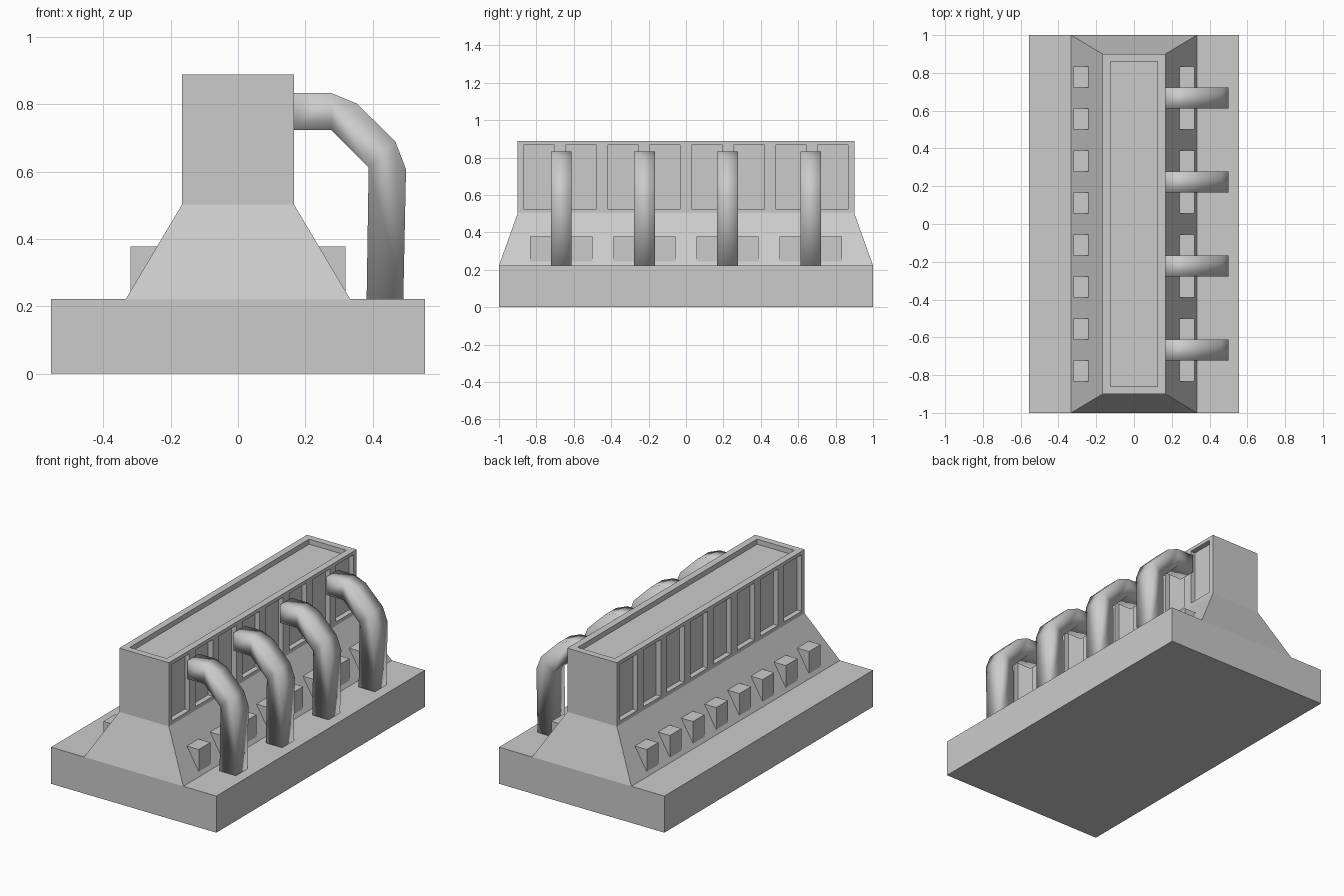
import bpy, bmesh

if "Cube" in bpy.data.objects:
    bpy.data.objects.remove(bpy.data.objects["Cube"])


def finish(name, bm):
    bmesh.ops.recalc_face_normals(bm, faces=bm.faces)
    mesh = bpy.data.meshes.new(name)
    bm.to_mesh(mesh)
    bm.free()
    ob = bpy.data.objects.new(name, mesh)
    bpy.context.collection.objects.link(ob)
    return ob


def add_box(bm, x, y, z, taper=(1, 1)):
    """Box from (min, max) ranges; taper scales the top about the origin."""
    def ring(height, sx, sy):
        return [bm.verts.new((px * sx, py * sy, height)) for px, py in
                ((x[0], y[0]), (x[1], y[0]), (x[1], y[1]), (x[0], y[1]))]
    lo, hi = ring(z[0], 1, 1), ring(z[1], *taper)
    bm.faces.new(lo)
    bm.faces.new(hi)
    for i in range(4):
        j = (i + 1) % 4
        bm.faces.new((lo[i], lo[j], hi[j], hi[i]))


def add_prism(bm, profile, y0, y1):
    """Extrude an x-z outline along y."""
    a = [bm.verts.new((x, y0, z)) for x, z in profile]
    b = [bm.verts.new((x, y1, z)) for x, z in profile]
    bm.faces.new(a)
    bm.faces.new(b)
    for i in range(len(a)):
        j = (i + 1) % len(a)
        bm.faces.new((a[i], a[j], b[j], b[i]))


# Base slab
bm = bmesh.new()
add_box(bm, (-0.555, 0.555), (-1, 1), (0, 0.222))
finish("base", bm)

# Sloped skirt
bm = bmesh.new()
add_box(bm, (-0.333, 0.333), (-1, 1), (0.222, 0.502), (0.5, 0.9))
finish("sloped_skirt", bm)

# Upper housing with a sunken top and eight recessed panels per side
bm = bmesh.new()
add_box(bm, (-0.1665, 0.1665), (-0.9, 0.9), (0.502, 0.889))
housing = finish("housing", bm)

bm = bmesh.new()
add_box(bm, (-0.125, 0.125), (-0.86, 0.86), (0.858, 1.0))
for i in range(8):
    y = (i - 3.5) * 0.2246
    for x in ((0.135, 0.3), (-0.3, -0.135)):
        add_box(bm, x, (y - 0.083, y + 0.083), (0.525, 0.868))
cutter = finish("recess_cutter", bm)
cutter.hide_render = True
mod = housing.modifiers.new("recesses", "BOOLEAN")
mod.operation = "DIFFERENCE"
mod.solver = "EXACT"
mod.object = cutter
bpy.context.view_layer.objects.active = housing
bpy.ops.object.modifier_apply(modifier=mod.name)
bpy.data.objects.remove(cutter)

# Wedge lugs along both slopes
bm = bmesh.new()
for i in range(8):
    y = (i - 3.5) * 2 / 9
    for s in (1, -1):
        lug = [(s * 0.24, 0.378), (s * 0.32, 0.378), (s * 0.32, 0.244)]
        add_prism(bm, lug, y - 0.0555, y + 0.0555)
finish("slope_lugs", bm)

# Four bent square pipes on the right side
pipe = [(0.165, 0.833), (0.278, 0.833), (0.353, 0.802), (0.467, 0.69),
        (0.499, 0.607), (0.491, 0.222), (0.382, 0.222), (0.388, 0.612),
        (0.278, 0.723), (0.165, 0.723)]
for i in range(4):
    y = (i - 1.5) * 4 / 9
    bm = bmesh.new()
    add_prism(bm, pipe, y - 0.0555, y + 0.0555)
    ob = finish(f"pipe_{i + 1}", bm)
    for p in ob.data.polygons:
        p.use_smooth = True
